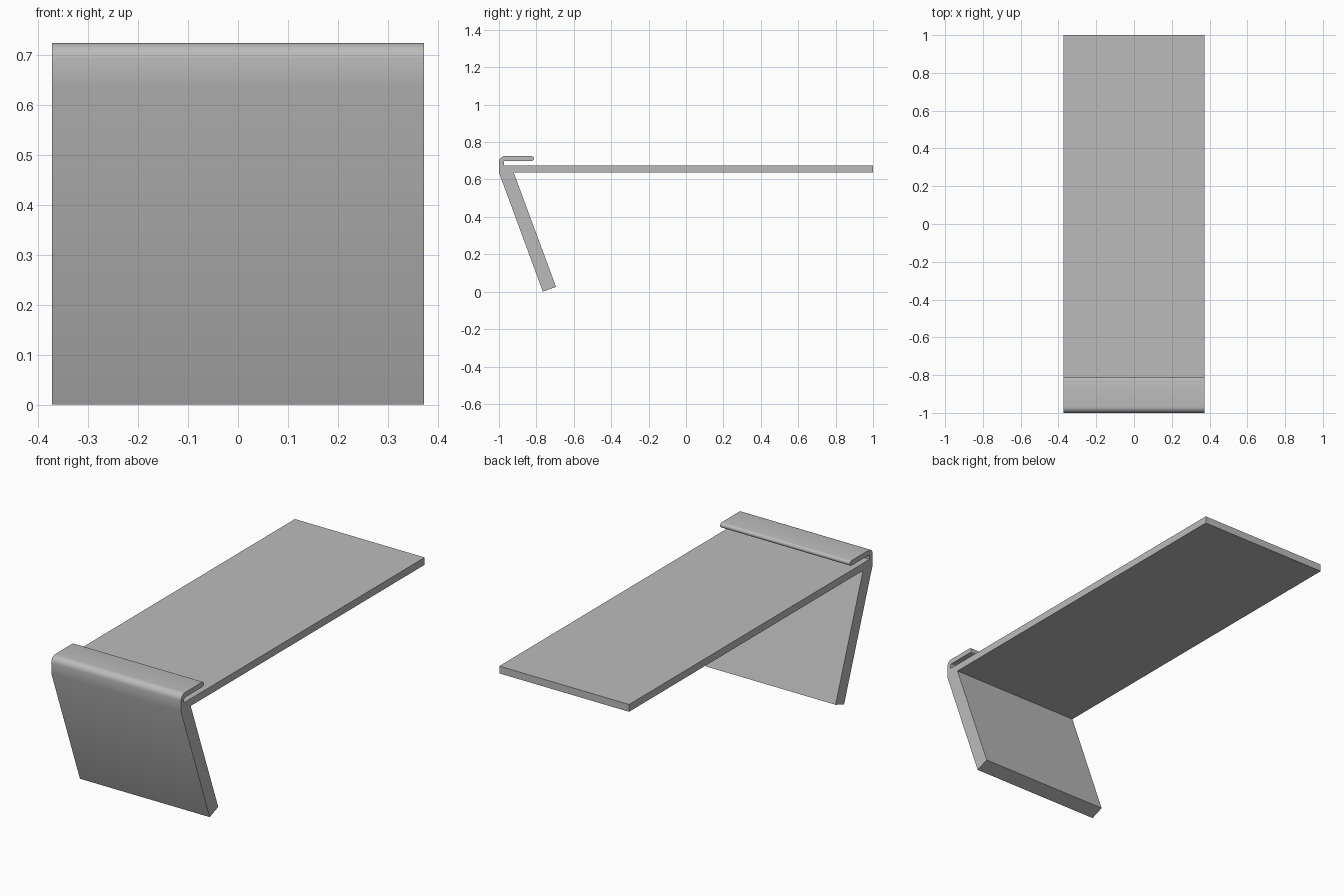
import bpy
import bmesh
import math

cube = bpy.data.objects.get("Cube")
if cube:
    bpy.data.objects.remove(cube, do_unlink=True)

HALF_WIDTH = 0.373
TOP = 0.725            # top of the folded lip
LIP = 0.026            # lip thickness
SHELF_TOP, SHELF_BOTTOM = 0.675, 0.637


def arc(cy, cz, radius, start, end, steps=8):
    """Points on an arc in the side (y, z) plane, angles in degrees."""
    angles = [math.radians(start + (end - start) * i / steps) for i in range(steps + 1)]
    return [(cy + radius * math.cos(a), cz + radius * math.sin(a)) for a in angles]


# Side profile, clockwise from the foot of the leg
profile = [(-0.765, 0.0), (-1.0, 0.637)]                             # leg front
profile += arc(-0.968, TOP - 0.032, 0.032, 180, 90)                  # outer fold
profile += arc(-0.826, TOP - LIP / 2, LIP / 2, 90, -90)              # rounded lip end
profile += arc(-0.968, TOP - LIP - 0.006, 0.006, 90, 180, 4)         # inner fold
profile += [(-0.974, SHELF_TOP), (1.0, SHELF_TOP), (1.0, SHELF_BOTTOM),
            (-0.921, SHELF_BOTTOM), (-0.695, 0.026)]                 # shelf and leg back

# Extrude the profile across the width
bm = bmesh.new()
face = bm.faces.new([bm.verts.new((-HALF_WIDTH, y, z)) for y, z in profile])
result = bmesh.ops.extrude_face_region(bm, geom=[face])
moved = [v for v in result["geom"] if isinstance(v, bmesh.types.BMVert)]
bmesh.ops.translate(bm, vec=(2 * HALF_WIDTH, 0, 0), verts=moved)
bmesh.ops.recalc_face_normals(bm, faces=bm.faces)
mesh = bpy.data.meshes.new("folded_shelf")
bm.to_mesh(mesh)
bm.free()
shelf = bpy.data.objects.new("folded_shelf", mesh)
bpy.context.collection.objects.link(shelf)

# Plain grey finish
grey = bpy.data.materials.new("plain_grey")
grey.use_nodes = True
colour = (0.5, 0.5, 0.5, 1.0)
grey.diffuse_color = colour
grey.node_tree.nodes["Principled BSDF"].inputs["Base Color"].default_value = colour
mesh.materials.append(grey)

# Smooth folds, crisp edges
bpy.ops.object.select_all(action="DESELECT")
shelf.select_set(True)
bpy.context.view_layer.objects.active = shelf
bpy.ops.object.shade_smooth_by_angle(angle=math.radians(30))
